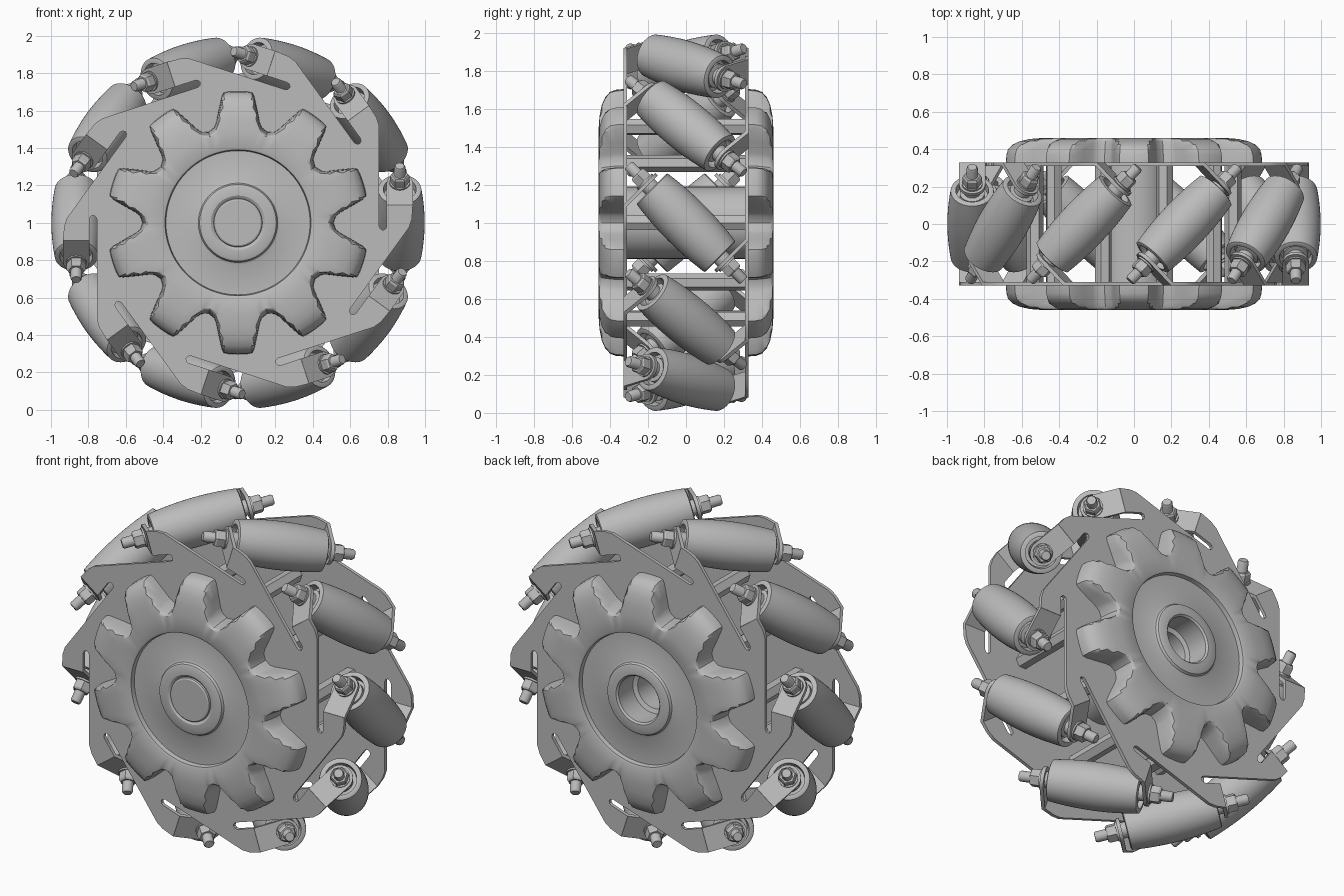
import bpy, bmesh
from math import sin, cos, pi, radians, sqrt
from mathutils import Matrix, Vector

if "Cube" in bpy.data.objects:
    bpy.data.objects.remove(bpy.data.objects["Cube"], do_unlink=True)

COUNT = 10
STEP = 2 * pi / COUNT
PITCH = 0.865          # radius of the roller axes
LIFT = Matrix.Translation((0, 0, 1))
FRONT = Matrix.Rotation(pi / 2, 4, 'X')
BACK = Matrix.Rotation(-pi / 2, 4, 'X')
FLIP = Matrix.Rotation(pi, 4, 'X')
AXLE = Matrix.Translation((PITCH, 0, 0)) @ Matrix.Rotation(pi / 4, 4, 'X')

grey = bpy.data.materials.new("plain_grey")
grey.use_nodes = True
colour = (0.5, 0.5, 0.5, 1)
grey.diffuse_color = colour
grey.node_tree.nodes["Principled BSDF"].inputs["Base Color"].default_value = colour


def finish(name, bm):
    bmesh.ops.remove_doubles(bm, verts=bm.verts, dist=1e-5)
    bmesh.ops.recalc_face_normals(bm, faces=bm.faces)
    mesh = bpy.data.meshes.new(name)
    bm.to_mesh(mesh)
    bm.free()
    mesh.materials.append(grey)
    mesh.shade_smooth()
    mesh.set_sharp_from_angle(angle=radians(32))
    return mesh


def place(name, mesh, matrix):
    ob = bpy.data.objects.new(name, mesh)
    bpy.context.collection.objects.link(ob)
    ob.matrix_world = LIFT @ matrix


def place_around(name, mesh, matrix):
    for i in range(COUNT):
        place(f"{name}_{i + 1}", mesh, Matrix.Rotation(-i * STEP, 4, 'Y') @ matrix)


def skin(bm, rings, close=False):
    """Bridge a list of equal-length point rings."""
    loops = [[bm.verts.new(p) for p in ring] for ring in rings]
    pairs = list(zip(loops, loops[1:]))
    if close:
        pairs.append((loops[-1], loops[0]))
    for a, b in pairs:
        n = len(a)
        for i in range(n):
            j = (i + 1) % n
            bm.faces.new((a[i], a[j], b[j], b[i]))
    return loops


def circle(r, z, n):
    return [(r * cos(2 * pi * i / n), r * sin(2 * pi * i / n), z) for i in range(n)]


def lathe(bm, profile, n=40, caps=False, close=False):
    loops = skin(bm, [circle(r, z, n) for r, z in profile], close)
    if caps:
        bm.faces.new(loops[0])
        bm.faces.new(loops[-1])


def slab(bm, outlines, z0, z1):
    """Solid sheet made from flat outlines that share edges."""
    for pts in outlines:
        bm.faces.new([bm.verts.new((x, y, z0)) for x, y in pts])
    bmesh.ops.remove_doubles(bm, verts=bm.verts, dist=1e-5)
    geo = bmesh.ops.extrude_face_region(bm, geom=bm.faces[:], use_keep_orig=True)
    moved = [g for g in geo["geom"] if isinstance(g, bmesh.types.BMVert)]
    bmesh.ops.translate(bm, verts=moved, vec=(0, 0, z1 - z0))


def turn(p, a):
    return (p[0] * cos(a) - p[1] * sin(a), p[0] * sin(a) + p[1] * cos(a))


# Barrel rollers with recessed ends
bm = bmesh.new()
half = 0.25
barrel = []
for k in range(-8, 9):
    t = half * k / 8
    barrel.append((0.998 - sqrt(PITCH ** 2 + t * t / 2), t))
end = [(0.105, half + 0.005), (0.088, half + 0.005), (0.084, half - 0.04), (0.025, half - 0.04)]
start = [(r, -z) for r, z in reversed(end)]
lathe(bm, start + barrel + end, 48)
place_around("roller", finish("roller", bm), AXLE)

# Roller bolts with bearings, washers and hex nuts
bm = bmesh.new()
lathe(bm, [(0.024, -0.43), (0.03, -0.42), (0.03, 0.42), (0.024, 0.43)], 20, True)
for s in (-1, 1):
    lathe(bm, [(0.066, s * 0.2), (0.066, s * 0.235), (0.045, s * 0.24),
               (0.045, s * 0.28)], 24, True)
    lathe(bm, [(0.055, s * 0.3), (0.055, s * 0.31)], 24, True)
    lathe(bm, [(0.051, s * 0.31), (0.051, s * 0.355), (0.043, s * 0.365)], 6, True)
place_around("roller_bolt", finish("roller_bolt", bm), AXLE)

# Bent lugs that hold the bolts
bm = bmesh.new()
W = 0.07
lug = [(W, -0.165)] + [(W * cos(a * pi / 12), W * sin(a * pi / 12)) for a in range(13)]
lug.append((-W, -0.165))
slab(bm, [lug], 0.28, 0.3)
lug_mesh = finish("lug", bm)
place_around("front_lug", lug_mesh, AXLE)
place_around("back_lug", lug_mesh, AXLE @ FLIP)

# Side plates: ten slotted sectors round a centre hole
bm = bmesh.new()
hole = 0.18
slot = (0.755, -0.02)
tab = [(0.875, -0.08), (0.915, -0.025), (0.93, 0.02), (PITCH + W, 0.095),
       (PITCH - W, 0.095), (PITCH - W, -0.02), (0.788, -0.034), (0.775, -0.04),
       (0.762, -0.034)]
inner = [turn((hole, 0), STEP * k / 4) for k in range(4, -1, -1)]
sector = [slot] + [turn(p, STEP) for p in tab + [slot]] + inner
slab(bm, [[turn(p, i * STEP) for p in sector] for i in range(COUNT)], 0.31, 0.33)
plate_mesh = finish("side_plate", bm)
place("front_plate", plate_mesh, FRONT)
place("back_plate", plate_mesh, BACK)

# Toothed hub caps with a domed rim, a dished face and a boss
right_half = [(0, 0.703), (4, 0.703), (6.3, 0.7), (7.4, 0.68), (9.8, 0.61),
              (12.2, 0.55), (14, 0.525), (18, 0.51)]
tooth = [(-a, r) for a, r in right_half[-2:0:-1]] + right_half
outline = [(radians(18 + a) + i * STEP, r) for i in range(COUNT) for a, r in tooth]
dome = [(0.33, 0.71, 1), (0.37, 0.7, 0.995), (0.4, 0.688, 0.985), (0.425, 0.66, 0.975),
        (0.443, 0.62, 0.965), (0.455, 0.56, 0.955), (0.46, 0.49, 0.95)]
face = [(0.40, 0.46), (0.39, 0.455), (0.385, 0.43), (0.225, 0.43), (0.212, 0.436),
        (0.205, 0.45), (0.195, 0.455), (0.145, 0.455)]


def hub_cap(name, core):
    bm = bmesh.new()
    rings = [[(min(r * s, m) * cos(a), min(r * s, m) * sin(a), z) for a, r in outline]
             for z, m, s in dome]
    rings += [[(r * cos(a), r * sin(a), z) for a, _ in outline] for r, z in face + core]
    loops = skin(bm, rings)
    bm.faces.new(loops[-1])
    return finish(name, bm)


button = [(0.13, 0.445), (0.128, 0.455), (0.12, 0.46)]
bore = [(0.135, 0.445), (0.135, 0.31), (0.11, 0.3), (0.11, 0.1)]
place("front_hub_cap", hub_cap("front_hub_cap", button), FRONT)
place("back_hub_cap", hub_cap("back_hub_cap", bore), BACK)

# Centre tube and hex spacers between the plates
bm = bmesh.new()
lathe(bm, [(0.15, -0.32), (0.15, 0.32), (0.19, 0.32), (0.19, -0.32)], 40, close=True)
place("centre_tube", finish("centre_tube", bm), FRONT)
bm = bmesh.new()
lathe(bm, [(0.045, -0.315), (0.045, 0.315)], 6, True)
place_around("spacer", finish("spacer", bm), Matrix.Translation((0.53, 0, 0)) @ FRONT)
